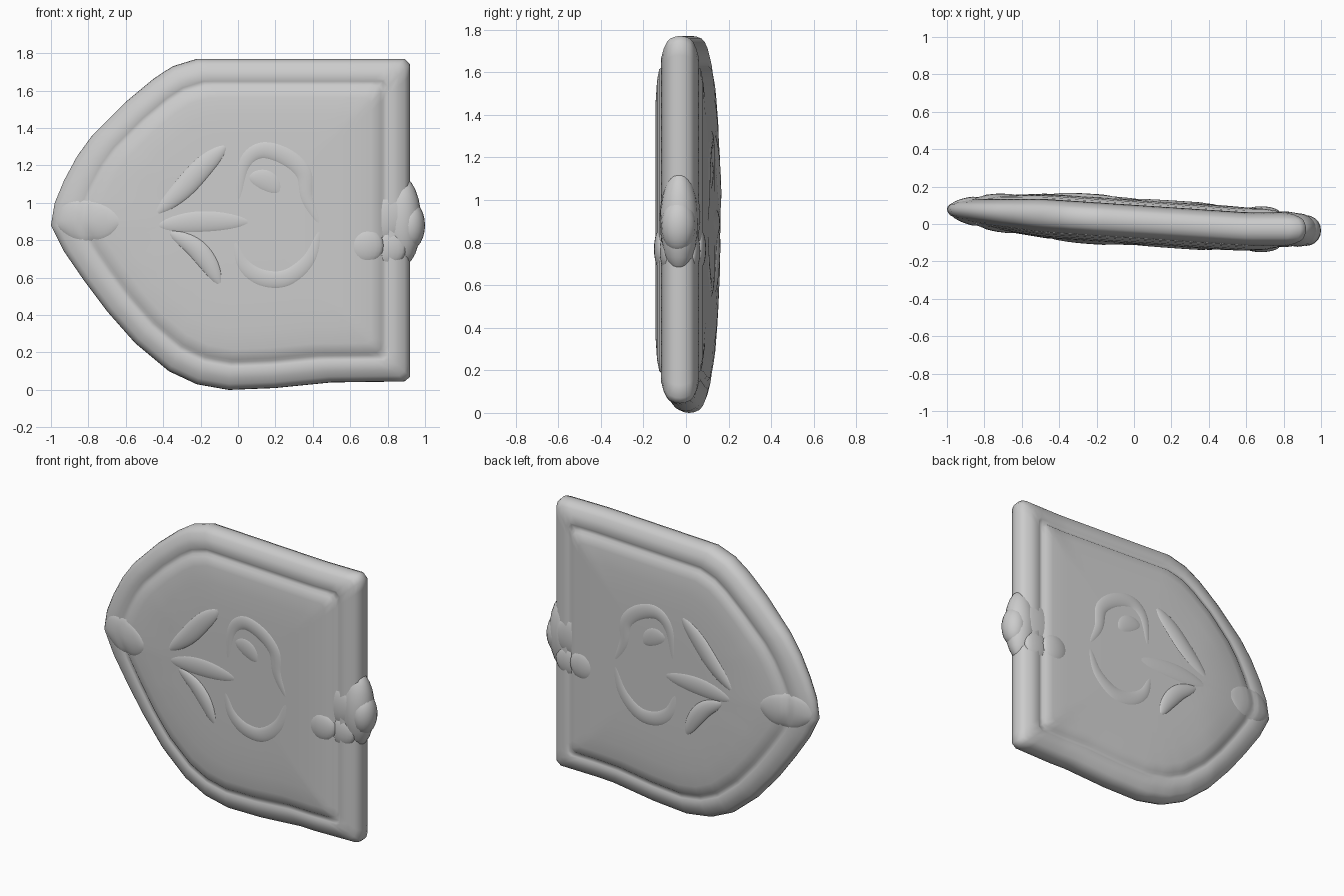
import bpy, bmesh, math
from mathutils import Vector

if "Cube" in bpy.data.objects:
    bpy.data.objects.remove(bpy.data.objects["Cube"])

CX, CZ = 0.05, 0.9
OUTLINE = [(-1.0, .88), (-.98, 1.0), (-.93, 1.12), (-.86, 1.25), (-.78, 1.36), (-.7, 1.44),
           (-.6, 1.54), (-.45, 1.665), (-.35, 1.73), (-.22, 1.77), (.89, 1.77), (.92, 1.74),
           (.92, .07), (.89, .045), (.5, .04), (.2, .01), (-.05, .0), (-.22, .03),
           (-.37, .1), (-.55, .25), (-.7, .42), (-.82, .58), (-.93, .74)]
# (scale toward the centre, half thickness): rounded rim, groove, domed panel
PROFILE = [(1, 0), (.997, .022), (.985, .048), (.965, .063), (.93, .077), (.875, .09),
           (.862, .083), (.835, .084), (.82, .098), (.76, .108), (.65, .115), (.5, .119),
           (.3, .12), (.12, .12)]


def mid(x):
    # the slab leans back toward its pointed end
    return max(0.012 - 0.066 * x, -0.028)


def thin(x):
    # the pointed end is thinner
    return 1 - 0.4 * max(0, min(1, (-x - .5) / .5))


def resample(pts, step):
    out = []
    for a, b in zip(pts, pts[1:] + pts[:1]):
        a, b = Vector(a), Vector(b)
        n = max(1, round((b - a).length / step))
        out += [a.lerp(b, i / n) for i in range(n)]
    return out


LOOP = resample(OUTLINE, .06)


def half_thickness(x, z):
    # find the ring scale of a point, then read the profile
    d = Vector((x - CX, z - CZ))
    s = 0
    for a, b in zip(LOOP, LOOP[1:] + LOOP[:1]):
        e = b - a
        o = a - Vector((CX, CZ))
        den = d.x * e.y - d.y * e.x
        if abs(den) < 1e-9:
            continue
        t = (o.x * e.y - o.y * e.x) / den
        u = (o.x * d.y - o.y * d.x) / den
        if t > 0 and -1e-6 <= u <= 1 + 1e-6:
            s = 1 / t
    for (s0, h0), (s1, h1) in zip(PROFILE, PROFILE[1:]):
        if s1 <= s <= s0:
            return (h1 + (h0 - h1) * (s - s1) / (s0 - s1)) * thin(x)
    return PROFILE[-1][1] if s < .5 else 0.0


def finish(bm, name):
    bmesh.ops.recalc_face_normals(bm, faces=bm.faces)
    me = bpy.data.meshes.new(name)
    bm.to_mesh(me)
    bm.free()
    ob = bpy.data.objects.new(name, me)
    bpy.context.collection.objects.link(ob)
    for p in me.polygons:
        p.use_smooth = True
    return ob


# shield body: concentric rings on both faces
bm = bmesh.new()


def ring(s, h):
    vs = []
    for p in LOOP:
        x, z = CX + (p.x - CX) * s, CZ + (p.y - CZ) * s
        vs.append(bm.verts.new((x, mid(x) + h * thin(x), z)))
    return vs


rim = ring(1, 0)
for side in (-1, 1):
    prev = rim
    for s, h in PROFILE[1:]:
        cur = ring(s, side * h)
        for i in range(len(cur)):
            j = (i + 1) % len(cur)
            bm.faces.new((prev[i], prev[j], cur[j], cur[i]))
        prev = cur
    c = bm.verts.new((CX, mid(CX) + side * PROFILE[-1][1], CZ))
    for i in range(len(prev)):
        bm.faces.new((prev[i], prev[(i + 1) % len(prev)], c))
finish(bm, "shield_body")


def spline(pts, n=6):
    # smooth path through the points
    V = [Vector(p) for p in pts]
    V = [2 * V[0] - V[1]] + V + [2 * V[-1] - V[-2]]
    out = []
    for a, b, c, d in zip(V, V[1:], V[2:], V[3:]):
        for k in range(n):
            t = k / n
            out.append(.5 * (2 * b + (c - a) * t + (2 * a - 5 * b + 4 * c - d) * t * t
                             + (3 * b - a - 3 * c + d) * t ** 3))
    return out + [V[-2]]


def ridge(name, pts, width, height, side):
    # low rounded ridge lying on one face of the shield, tapered at its ends
    P = spline(pts)
    bm, rows = bmesh.new(), []
    for i, p in enumerate(P):
        t = (P[min(i + 1, len(P) - 1)] - P[max(i - 1, 0)]).normalized()
        n = Vector((-t.y, t.x))
        f = math.sin(math.pi * (i + .4) / (len(P) - .2)) ** .5
        row = []
        for k in range(9):
            a = math.pi * k / 8
            q = p + n * math.cos(a) * width * f
            h = half_thickness(q.x, q.y) + height * math.sin(a) ** 1.5 * f - .003
            row.append(bm.verts.new((q.x, mid(q.x) + side * h, q.y)))
        rows.append(row)
    for r0, r1 in zip(rows, rows[1:]):
        for k in range(8):
            bm.faces.new((r0[k], r0[k + 1], r1[k + 1], r1[k]))
    finish(bm, name)


def blob(name, loc, size):
    bm = bmesh.new()
    bmesh.ops.create_uvsphere(bm, u_segments=20, v_segments=12, radius=1)
    for v in bm.verts:
        v.co = Vector([loc[i] + v.co[i] * size[i] for i in range(3)])
    finish(bm, name)


# raised emblem: stem, swept wings and curled lobes, on both faces
EMBLEM = {
    "emblem_stem": ([(-.42, .88), (-.2, .9), (.05, .9)], .06, .012),
    "emblem_upper_wing": ([(-.43, .95), (-.3, 1.07), (-.18, 1.2), (-.07, 1.3)], .06, .018),
    "emblem_lower_wing": ([(-.36, .84), (-.24, .77), (-.16, .68), (-.1, .57)], .055, .018),
    "emblem_upper_curl": ([(-.0, 1.0), (.03, 1.2), (.12, 1.28), (.25, 1.25), (.35, 1.16),
                           (.37, 1.02), (.44, .88)], .05, .011),
    "emblem_lower_curl": ([(-.02, .8), (.03, .67), (.13, .6), (.26, .6), (.38, .7),
                           (.44, .86)], .05, .01),
    "emblem_leaf": ([(.06, 1.14), (.15, 1.12), (.22, 1.06)], .06, .01),
}
for side, face in ((-1, "front"), (1, "back")):
    for name, (pts, w, h) in EMBLEM.items():
        ridge(f"{name}_{face}", pts, w, h, side)
    # lobes of the ornament on the flat end
    for i, (x, z, r) in enumerate([(.68, .77, .1), (.78, .92, .13), (.8, .76, .1)]):
        blob(f"ornament_lobe_{face}_{i + 1}",
             (x, mid(x) + side * (half_thickness(x, z) - .022), z), (r, .034, r))
    # clasp over the pointed end
    ridge(f"tip_clasp_{face}", [(-.97, .9), (-.88, .91), (-.75, .9), (-.64, .9)], .11, .018, side)

# knob standing out from the flat end
blob("ornament_knob", (.875, -.032, .9), (.105, .09, .24))
blob("ornament_knob_centre", (.92, -.035, .88), (.08, .082, .13))
